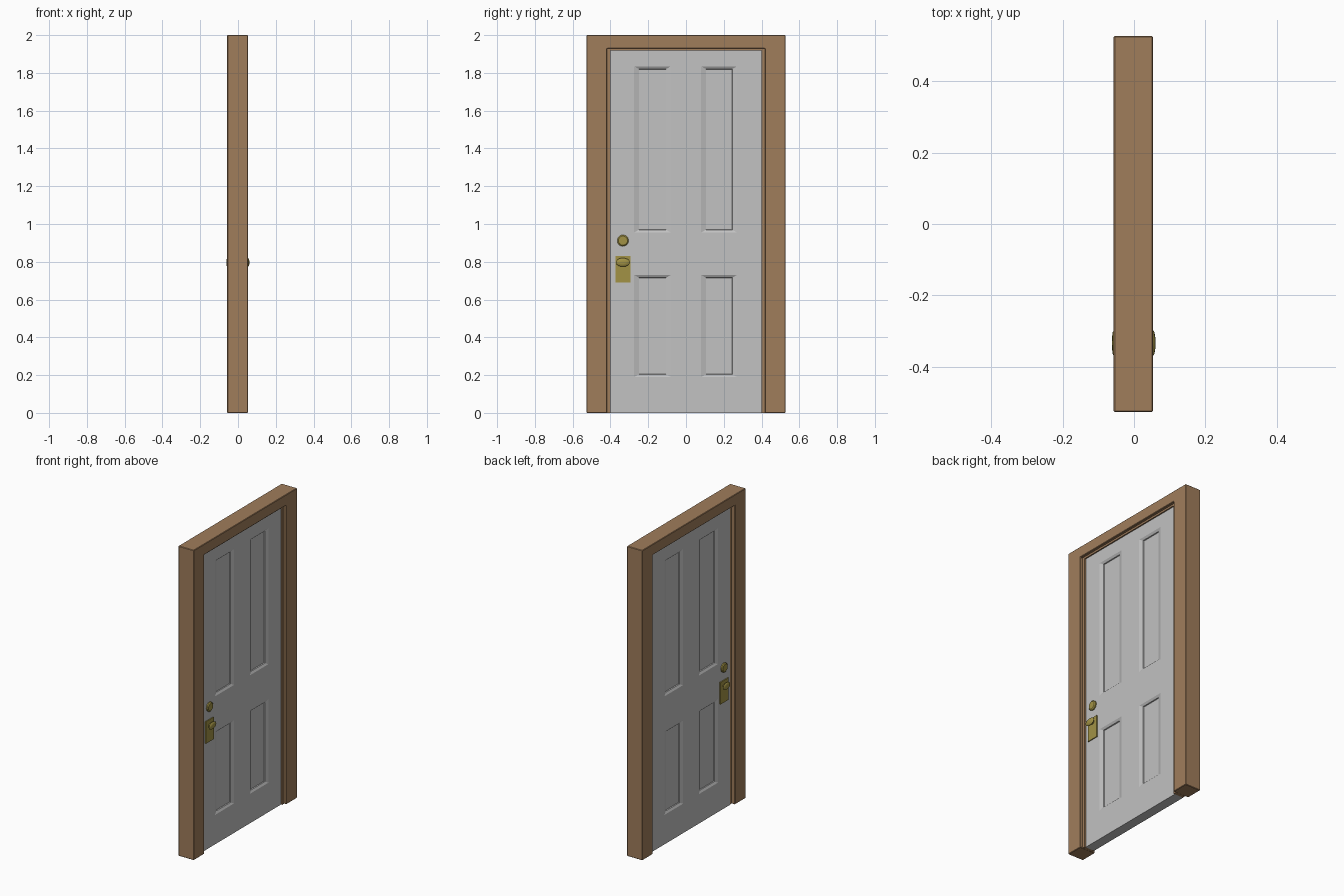
import bpy, bmesh, math
from mathutils import Vector

if "Cube" in bpy.data.objects:
    bpy.data.objects.remove(bpy.data.objects["Cube"])


def material(name, rgb):
    m = bpy.data.materials.new(name)
    m.use_nodes = True
    m.diffuse_color = (*rgb, 1)
    m.node_tree.nodes["Principled BSDF"].inputs["Base Color"].default_value = (*rgb, 1)
    return m


WOOD = material("brown wood", (0.35, 0.205, 0.105))
PAINT = material("grey paint", (0.54, 0.54, 0.54))
BRASS = material("brass", (0.36, 0.29, 0.06))


def finish(name, bm, mat, bevel=0.0, smooth=False):
    bmesh.ops.recalc_face_normals(bm, faces=bm.faces)
    mesh = bpy.data.meshes.new(name)
    bm.to_mesh(mesh)
    bm.free()
    mesh.materials.append(mat)
    ob = bpy.data.objects.new(name, mesh)
    bpy.context.collection.objects.link(ob)
    if bevel:
        mod = ob.modifiers.new("bevel", "BEVEL")
        mod.width, mod.segments = bevel, 1
    if smooth:
        bpy.ops.object.select_all(action="DESELECT")
        ob.select_set(True)
        bpy.context.view_layer.objects.active = ob
        bpy.ops.object.shade_smooth_by_angle(angle=math.radians(35))
    return ob


# Upside-down U outline in the y-z plane, extruded along x
def arch(name, outer, top, inner, inner_top, x0, x1, bevel):
    outline = [(-outer, 0), (-outer, top), (outer, top), (outer, 0),
               (inner, 0), (inner, inner_top), (-inner, inner_top), (-inner, 0)]
    bm = bmesh.new()
    face = bm.faces.new([bm.verts.new((x0, y, z)) for y, z in outline])
    ext = bmesh.ops.extrude_face_region(bm, geom=[face])["geom"]
    bmesh.ops.translate(bm, vec=(x1 - x0, 0, 0),
                        verts=[g for g in ext if isinstance(g, bmesh.types.BMVert)])
    if not face.is_valid or len(bm.faces) < 10:
        bm.faces.new([v for v in bm.verts if abs(v.co.x - x0) < 1e-6])
    return finish(name, bm, WOOD, bevel)


arch("door_frame", 0.527, 2.0, 0.418, 1.93, -0.057, 0.053, 0.003)
arch("door_stop", 0.42, 1.932, 0.399, 1.918, -0.032, 0.036, 0)

# Door slab with four sunken panels on each side
BACK, FRONT = -0.035, 0.028
YS = [-0.40, -0.275, -0.08, 0.08, 0.27, 0.40]
ZS = [0.0, 0.19, 0.73, 0.955, 1.835, 1.919]
bm = bmesh.new()
panels = []
grids = {}
for x in (BACK, FRONT):
    grid = [[bm.verts.new((x, y, z)) for z in ZS] for y in YS]
    grids[x] = grid
    for i in range(5):
        for j in range(5):
            f = bm.faces.new([grid[i][j], grid[i + 1][j], grid[i + 1][j + 1], grid[i][j + 1]])
            if i in (1, 3) and j in (1, 3):
                panels.append((f, 1 if x == BACK else -1))
a, b = grids[BACK], grids[FRONT]
for k in range(5):
    for e in (0, 5):
        bm.faces.new([a[k][e], a[k + 1][e], b[k + 1][e], b[k][e]])
        bm.faces.new([a[e][k], a[e][k + 1], b[e][k + 1], b[e][k]])
bmesh.ops.recalc_face_normals(bm, faces=bm.faces)
# A sloped moulding, then a small step down to the flat panel
for f, inward in panels:
    for dy, dz, depth in ((0.025, 0.014, 0.008), (0.002, 0.002, 0.006)):
        old = [v.co.copy() for v in f.verts]
        mid = sum(old, Vector()) / 4
        bmesh.ops.inset_individual(bm, faces=[f], thickness=0.001)
        for v in f.verts:
            c = min(old, key=lambda p: (p - v.co).length)
            v.co = (c.x + inward * depth,
                    c.y - math.copysign(dy, c.y - mid.y),
                    c.z - math.copysign(dz, c.z - mid.z))
finish("door_slab", bm, PAINT)


# Turned part along x from (distance, radius) pairs
def turned(name, x, side, y, z, profile, squash=1.0, sides=24):
    bm = bmesh.new()
    rings = []
    for d, r in profile:
        rings.append([bm.verts.new((x + side * d,
                                    y + r * math.cos(2 * math.pi * k / sides),
                                    z + squash * r * math.sin(2 * math.pi * k / sides)))
                      for k in range(sides)])
    for p, q in zip(rings, rings[1:]):
        for k in range(sides):
            n = (k + 1) % sides
            bm.faces.new([p[k], p[n], q[n], q[k]])
    bm.faces.new(rings[0])
    bm.faces.new(rings[-1])
    return finish(name, bm, BRASS, smooth=True)


# Lock hardware on both sides
LOCK_Y = -0.334
for x, side, tag in ((FRONT, 1, "left"), (BACK, -1, "right")):
    bm = bmesh.new()
    bmesh.ops.create_cube(bm, size=1)
    bmesh.ops.scale(bm, vec=(0.008, 0.08, 0.142), verts=bm.verts)
    bmesh.ops.translate(bm, vec=(x + side * 0.002, LOCK_Y, 0.76), verts=bm.verts)
    finish("lock_plate_" + tag, bm, BRASS)
    reach = 0.060 - x if side > 0 else 0.062 + x
    turned("knob_" + tag, x, side, LOCK_Y, 0.797,
           [(0, 0.016), (reach * 0.45, 0.016), (reach * 0.62, 0.033),
            (reach * 0.78, 0.037), (reach * 0.92, 0.030), (reach, 0.014)], 0.62)
    turned("deadbolt_" + tag, x, side, LOCK_Y, 0.912,
           [(-0.002, 0.030), (0.007, 0.030), (0.012, 0.024)])
